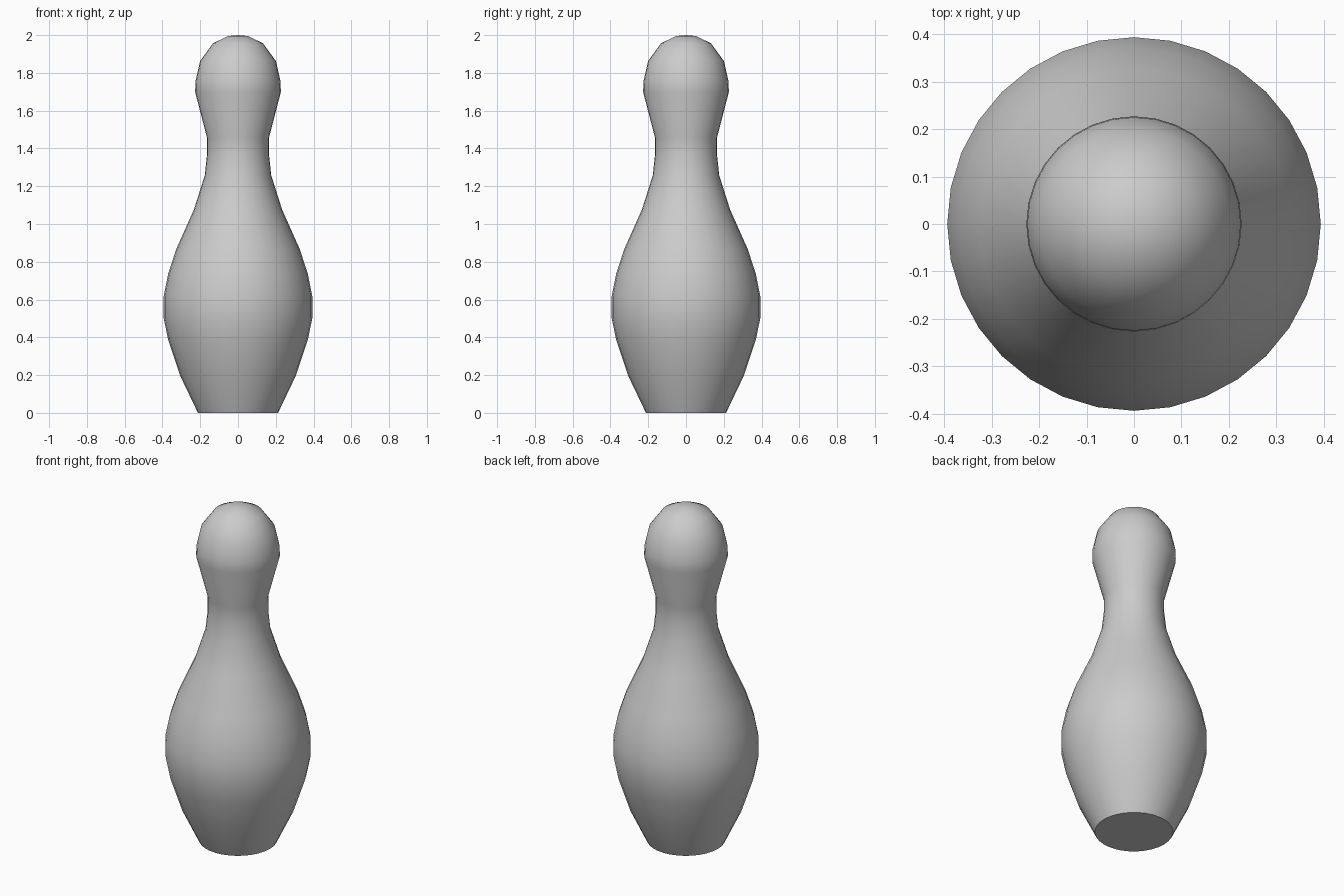
import bpy, bmesh
from math import cos, sin, tau

if "Cube" in bpy.data.objects:
    bpy.data.objects.remove(bpy.data.objects["Cube"])

SIDES = 32

# Half silhouette from the base to the crown: (radius, height)
PROFILE = [
    (0.212, 0.0), (0.306, 0.196), (0.37, 0.387), (0.394, 0.505),
    (0.394, 0.615), (0.37, 0.735), (0.327, 0.867), (0.234, 1.075),
    (0.176, 1.257), (0.164, 1.369), (0.164, 1.457), (0.227, 1.698),
    (0.225, 1.756), (0.201, 1.862), (0.132, 1.957), (0.053, 1.995),
]

# Lathe the silhouette into rings joined by quads
bm = bmesh.new()
rings = [[bm.verts.new((r * cos(tau * i / SIDES), r * sin(tau * i / SIDES), z))
          for i in range(SIDES)] for r, z in PROFILE]
for low, high in zip(rings, rings[1:]):
    for i in range(SIDES):
        j = (i + 1) % SIDES
        bm.faces.new((low[i], low[j], high[j], high[i]))

# Flat base and rounded crown
bm.faces.new(rings[0][::-1])
crown = bm.verts.new((0, 0, 2.0))
for i in range(SIDES):
    bm.faces.new((rings[-1][i], rings[-1][(i + 1) % SIDES], crown))

mesh = bpy.data.meshes.new("bowling_pin")
bm.to_mesh(mesh)
bm.free()
pin = bpy.data.objects.new("bowling_pin", mesh)
bpy.context.collection.objects.link(pin)

# Smooth sides, with a crisp edge round the base
bpy.context.view_layer.objects.active = pin
pin.select_set(True)
bpy.ops.object.shade_smooth_by_angle(angle=0.9)
